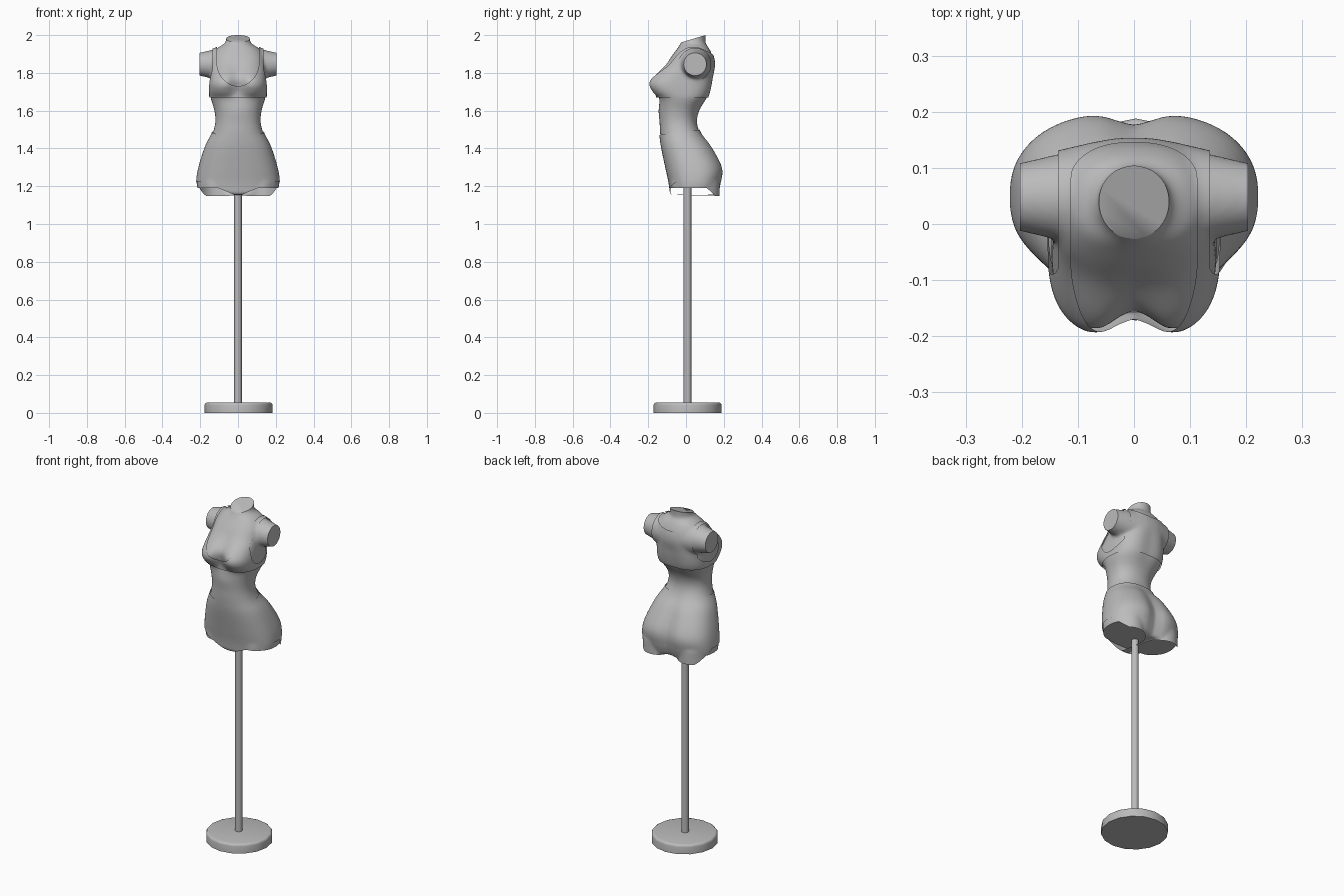
import bpy, bmesh
from math import cos, sin, exp, pi, radians
from mathutils import Matrix, Vector

cube = bpy.data.objects.get("Cube")
if cube:
    bpy.data.objects.remove(cube, do_unlink=True)

grey = bpy.data.materials.new("neutral_grey")
grey.use_nodes = True
grey.diffuse_color = (0.5, 0.5, 0.5, 1)
grey.node_tree.nodes["Principled BSDF"].inputs["Base Color"].default_value = grey.diffuse_color


def add_object(name, bm, angle=35):
    """Turn a bmesh into a smooth shaded object."""
    mesh = bpy.data.meshes.new(name)
    bm.to_mesh(mesh)
    bm.free()
    mesh.materials.append(grey)
    ob = bpy.data.objects.new(name, mesh)
    bpy.context.collection.objects.link(ob)
    bpy.ops.object.select_all(action='DESELECT')
    ob.select_set(True)
    bpy.context.view_layer.objects.active = ob
    bpy.ops.object.shade_smooth_by_angle(angle=radians(angle))
    return ob


def add_cone(bm, centre, r1, r2, depth, sides, turn=Matrix()):
    m = Matrix.Translation(centre) @ turn
    return bmesh.ops.create_cone(bm, cap_ends=True, segments=sides, radius1=r1,
                                 radius2=r2, depth=depth, matrix=m)["verts"]


def trim(bm, field):
    """Cut the mesh cleanly where field is zero and keep the positive side."""
    val = {v: field(v.co) or 1e-9 for v in bm.verts}
    for e in list(bm.edges):
        a, b = val[e.verts[0]], val[e.verts[1]]
        if a * b < 0:
            _, new = bmesh.utils.edge_split(e, e.verts[0], a / (a - b))
            val[new] = 0
    for f in list(bm.faces):
        cut = [v for v in f.verts if val[v] == 0]
        if len(cut) == 2:
            bmesh.utils.face_split(f, cut[0], cut[1])
    drop = [f for f in bm.faces if sum(val[v] for v in f.verts) < 0]
    bmesh.ops.delete(bm, geom=drop, context='FACES')


def spline(a, b, c, d, t):
    return 0.5 * (2 * b + (c - a) * t + (2 * a - 5 * b + 4 * c - d) * t ** 2
                  + (3 * b - a - 3 * c + d) * t ** 3)


# Torso sections: height, half width, front, back, squareness, front cleft, back cleft
SECTIONS = [
    (1.16, .21, -.08, .165, .8, 0, .02),
    (1.22, .217, -.088, .185, .8, 0, .02),
    (1.3, .205, -.105, .192, .8, 0, .025),
    (1.41, .17, -.128, .135, .85, 0, .015),
    (1.48, .135, -.137, .08, .9, 0, .005),
    (1.54, .12, -.14, .058, .9, 0, 0),
    (1.6, .125, -.145, .07, .9, 0, 0),
    (1.665, .144, -.148, .112, .8, .01, .005),
    (1.7, .147, -.178, .124, .7, .04, .005),
    (1.74, .147, -.2, .133, .7, .05, .005),
    (1.78, .145, -.18, .14, .75, .03, .005),
    (1.84, .143, -.116, .147, .8, .01, 0),
    (1.89, .135, -.075, .14, .8, 0, 0),
    (1.93, .11, -.045, .122, .85, 0, 0),
    (1.955, .073, -.03, .105, 1, 0, 0),
    (1.98, .063, -.02, .103, 1, 0, 0),
    (2.06, .066, -.015, .11, 1, 0, 0),
]


def ring_points(section, sides=64):
    z, w, front, back, p, cleft_f, cleft_b = section
    mid, half = (front + back) / 2, (back - front) / 2
    for i in range(sides):
        c, s = cos(2 * pi * i / sides), sin(2 * pi * i / sides)
        x = w * abs(c) ** p * (1 if c > 0 else -1)
        y = half * abs(s) ** p * (1 if s > 0 else -1)
        y -= (cleft_b if s > 0 else -cleft_f) * exp(-(x / .045) ** 2) * abs(s)
        yield Vector((x, mid + y, z))


def build_figure():
    """Loft the torso, add limb stumps and fuse them to one skin."""
    bm = bmesh.new()
    rings, last = [], len(SECTIONS) - 1
    for i in range(last):
        four = [SECTIONS[min(max(i + k, 0), last)] for k in (-1, 0, 1, 2)]
        for step in range(5):
            sec = [spline(*col, step / 5) for col in zip(*four)]
            rings.append([bm.verts.new(co) for co in ring_points(sec)])
    rings.append([bm.verts.new(co) for co in ring_points(SECTIONS[-1])])
    for lower, upper in zip(rings, rings[1:]):
        for i in range(len(lower)):
            bm.faces.new((lower[i - 1], lower[i], upper[i], upper[i - 1]))
    bm.faces.new(rings[0][::-1])
    bm.faces.new(rings[-1])
    for side in (1, -1):
        # upper arm stump and thigh stump
        add_cone(bm, (side * .155, .048, 1.846), .094, .05, .19, 40,
                 Matrix.Rotation(side * pi / 2, 4, 'Y'))
        add_cone(bm, (side * .113, .05, 1.14), .095, .098, .17, 40,
                 Matrix.Diagonal((1, 1.28, 1, 1)))
    helper = add_object("figure_helper", bm)
    remesh = helper.modifiers.new("fuse", 'REMESH')
    remesh.mode = 'VOXEL'
    remesh.voxel_size = .008
    soften = helper.modifiers.new("soften", 'SMOOTH')
    soften.factor = .5
    soften.iterations = 9
    skin = bmesh.new()
    skin.from_object(helper, bpy.context.evaluated_depsgraph_get())
    bpy.data.objects.remove(helper, do_unlink=True)
    return skin


def body_field(co):
    x, y, z = co
    neck = 1.963 + .3 * (y + .02) - z
    arms = max(.203 - abs(x), 1.6 - z)
    return min(neck, arms, z - 1.19)


def shorts_field(co):
    x, y, z = co
    waist = 1.49 + .13 * y - z
    rise = min(1, max(0, (.16 - y) / .09))
    hem = 1.147 + .078 * min(1, abs(x) / .19) * rise
    return min(waist, z - hem)


def top_field(co):
    x, y, z = co
    x = abs(x)
    # scooped neckline, deep in front and shallow behind
    t = min(1, max(0, (y + .01) / .09))
    depth = .13 - .095 * t
    centre = 1.86 + .07 * t
    neckline = (x / .112) ** 2 + (max(0, centre - z) / depth) ** 2 - 1
    # slanted oval armhole
    dy, dz = y - .025, z - 1.82
    along, across = .65 * dy + .76 * dz, .76 * dy - .65 * dz
    oval = (along / .137) ** 2 + (across / .095) ** 2 - 1
    armhole = max(oval, (.135 - x) * 8)
    stump = max(.17 - x, 1.75 - z) * 8
    return min((z - 1.67) * 8, neckline, armhole, stump)


def add_garment(name, skin, field, gap, bridge=0):
    """Open shell lying just outside the skin."""
    bm = skin.copy()
    bm.normal_update()
    for v, n in [(v, v.normal.copy()) for v in bm.verts]:
        v.co += n * gap
        if v.co.y < -.1:
            v.co.y -= bridge * exp(-(v.co.x / .035) ** 2)
    trim(bm, field)
    add_object(name, bm, 60)


skin = build_figure()
add_garment("cropped_top", skin, top_field, .007, .012)
add_garment("shorts", skin, shorts_field, .005)

# Body with flat neck, arm and thigh cuts
trim(skin, body_field)
bmesh.ops.holes_fill(skin, edges=[e for e in skin.edges if e.is_boundary], sides=0)
add_object("body", skin, 50)

# Stand
pole = bmesh.new()
add_cone(pole, (0, .008, .62), .02, .02, 1.15, 12)
add_object("stand_pole", pole)

base = bmesh.new()
add_cone(base, (.003, .008, .0275), .18, .18, .055, 16)
rim = [e for e in base.edges if all(v.co.z > .05 for v in e.verts)]
bmesh.ops.bevel(base, geom=rim, offset=.014, segments=3, profile=.5, affect='EDGES')
add_object("stand_base", base)
